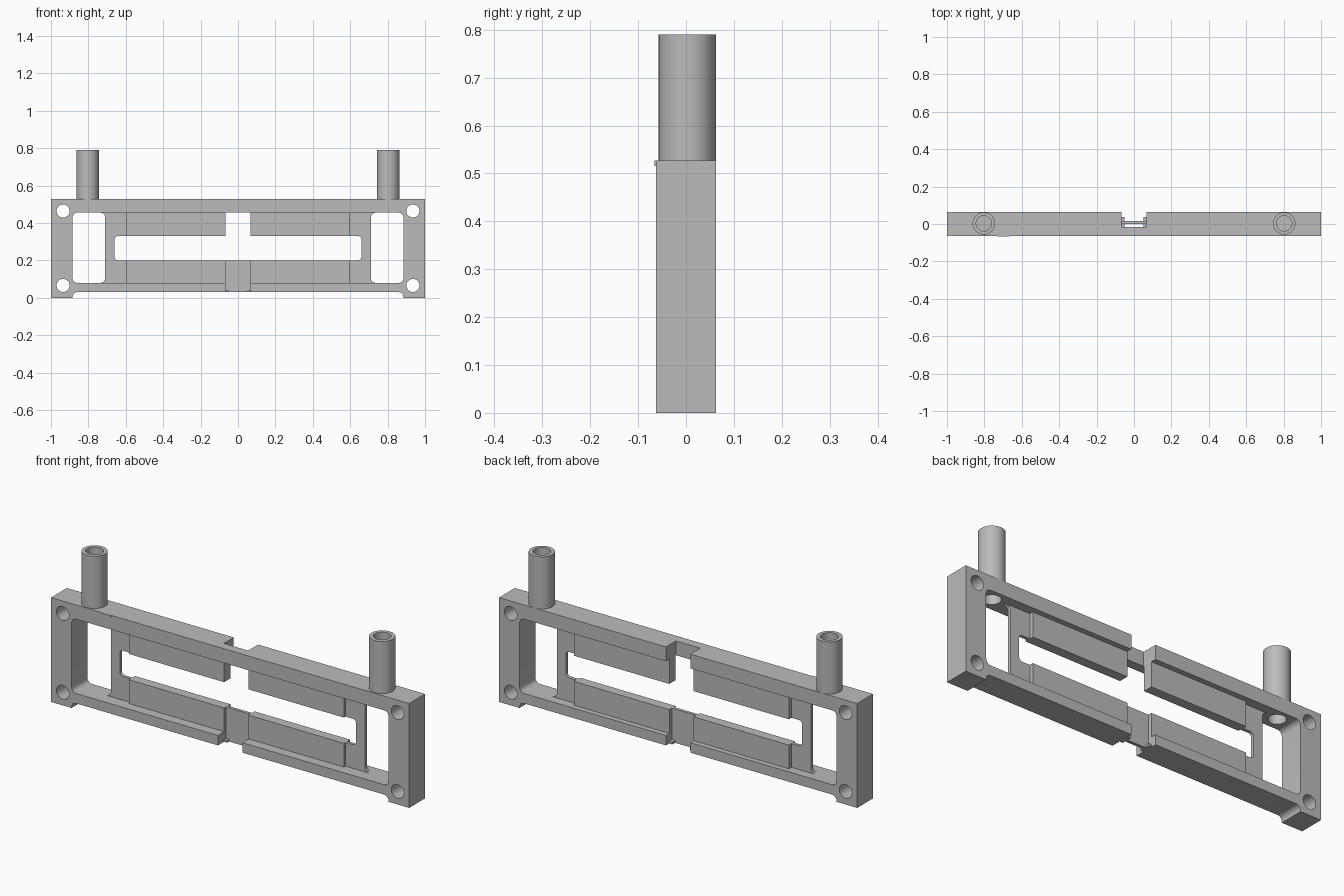
import bpy, bmesh, math

if "Cube" in bpy.data.objects:
    bpy.data.objects.remove(bpy.data.objects["Cube"])

grey = bpy.data.materials.new("plain grey")
grey.diffuse_color = (0.5, 0.5, 0.5, 1)
grey.use_nodes = True
grey.node_tree.nodes["Principled BSDF"].inputs["Base Color"].default_value = grey.diffuse_color


def prism(name, pts, y0, y1):
    """Extrude an x-z outline from y0 to y1."""
    bm = bmesh.new()
    f = bm.faces.new([bm.verts.new((x, y0, z)) for x, z in pts])
    ext = bmesh.ops.extrude_face_region(bm, geom=[f])["geom"]
    verts = [v for v in ext if isinstance(v, bmesh.types.BMVert)]
    bmesh.ops.translate(bm, verts=verts, vec=(0, y1 - y0, 0))
    bmesh.ops.recalc_face_normals(bm, faces=bm.faces)
    return finish(name, bm)


def finish(name, bm):
    me = bpy.data.meshes.new(name)
    bm.to_mesh(me)
    bm.free()
    me.materials.append(grey)
    ob = bpy.data.objects.new(name, me)
    bpy.context.collection.objects.link(ob)
    return ob


def rect(x0, x1, z0, z1, r=0.0):
    """Rectangle outline, with rounded corners when r > 0."""
    if r == 0:
        return [(x0, z0), (x1, z0), (x1, z1), (x0, z1)]
    pts = []
    for cx, cz, a0 in ((x1 - r, z1 - r, 0), (x0 + r, z1 - r, 90),
                       (x0 + r, z0 + r, 180), (x1 - r, z0 + r, 270)):
        for i in range(7):
            a = math.radians(a0 + 15 * i)
            pts.append((cx + r * math.cos(a), cz + r * math.sin(a)))
    return pts


def circle(cx, cz, r, n=32):
    return [(cx + r * math.cos(2 * math.pi * i / n),
             cz + r * math.sin(2 * math.pi * i / n)) for i in range(n)]


def cut(ob, pts, y0=-0.2, y1=0.2):
    cut_with(ob, prism("cutter", pts, y0, y1))


def cut_with(ob, cutter):
    cutter.hide_render = True
    m = ob.modifiers.new("cut", "BOOLEAN")
    m.operation = "DIFFERENCE"
    m.solver = "EXACT"
    m.object = cutter
    bpy.context.view_layer.objects.active = ob
    bpy.ops.object.modifier_apply(modifier=m.name)
    bpy.data.objects.remove(cutter)


def smooth(ob):
    bpy.ops.object.select_all(action="DESELECT")
    ob.select_set(True)
    bpy.context.view_layer.objects.active = ob
    bpy.ops.object.shade_smooth_by_angle(angle=math.radians(30))


def lathe(name, rings, cx, cy, n=40, closed=False):
    """Revolve (radius, z) rings about a vertical axis."""
    bm = bmesh.new()
    loops = [[bm.verts.new((cx + r * math.cos(2 * math.pi * i / n),
                            cy + r * math.sin(2 * math.pi * i / n), z))
              for i in range(n)] for r, z in rings]
    pairs = list(zip(loops, loops[1:]))
    if closed:
        pairs.append((loops[-1], loops[0]))
    else:
        bm.faces.new(loops[0])
        bm.faces.new(loops[-1])
    for a, b in pairs:
        for i in range(n):
            j = (i + 1) % n
            bm.faces.new((a[i], a[j], b[j], b[i]))
    bmesh.ops.recalc_face_normals(bm, faces=bm.faces)
    return finish(name, bm)


D = 0.063          # half depth of the frame
GAP = 0.068        # half width of the central gap
PEG_X, PEG_Y = 0.803, 0.003

# Outer frame outline with short feet and filleted inner edges
foot = [(0.885, 0.0)]
for i in range(7):
    a = math.radians(15 * i)
    foot.append((0.86 + 0.025 * math.cos(a), 0.005 + 0.025 * math.sin(a)))
outline = [(1, 0.527), (1, 0)] + foot
outline += [(-x, z) for x, z in reversed(outline)]
frame = prism("frame", outline, -D, D)
cut(frame, rect(-0.885, 0.885, 0.08, 0.455, 0.025))
for sx in (-1, 1):
    for z in (0.066, 0.464):
        cut(frame, circle(sx * 0.935, z, 0.035))
    cut_with(frame, lathe("bore", [(0.041, 0.4), (0.041, 0.6)], sx * PEG_X, PEG_Y))
cut(frame, rect(-GAP, GAP, 0.44, 0.6), -0.016, 0.2)     # notch behind top rail
cut(frame, rect(-GAP, GAP, -0.1, 0.1))                  # split in bottom rail
smooth(frame)

# Thin web across the opening: end tabs and central bridge
web = prism("web_plate", rect(-0.75, 0.75, 0.07, 0.46), 0.0, 0.016)
for sx in (-1, 1):
    x0, x1 = sorted((sx * 0.71, sx * 0.885))
    cut(web, rect(x0, x1, 0.08, 0.455, 0.025))
# Thicker panels on both sides of the gap
panels = prism("panels", rect(-0.6, 0.6, 0.07, 0.46), -0.013, 0.036)
for ob in (web, panels):
    cut(ob, rect(-0.66, 0.66, 0.2, 0.33, 0.018))
    cut(ob, rect(-GAP, GAP, 0.26, 0.5))
cut(panels, rect(-GAP, GAP, 0.0, 0.3))
smooth(web)

# Lower part of the bridge joining the split bottom rail
prism("bridge_foot", rect(-0.075, 0.075, 0.03, 0.075), 0.0, 0.016)

for sx, side in ((-1, "left"), (1, "right")):
    # Small steps at the split rail ends
    x0, x1 = sorted((sx * 0.05, sx * 0.072))
    prism("rail_step_" + side, rect(x0, x1, 0.03, 0.042), -0.016, 0.038)
    # Hollow pegs on the top rail
    peg = lathe("peg_" + side, [(0.06, 0.52), (0.06, 0.79), (0.041, 0.79),
                                (0.041, 0.52)], sx * PEG_X, PEG_Y, closed=True)
    smooth(peg)

# Tiny raised tab on the front of the top rail
prism("front_tab", rect(-0.73, -0.665, 0.516, 0.527), -0.066, -0.06)
